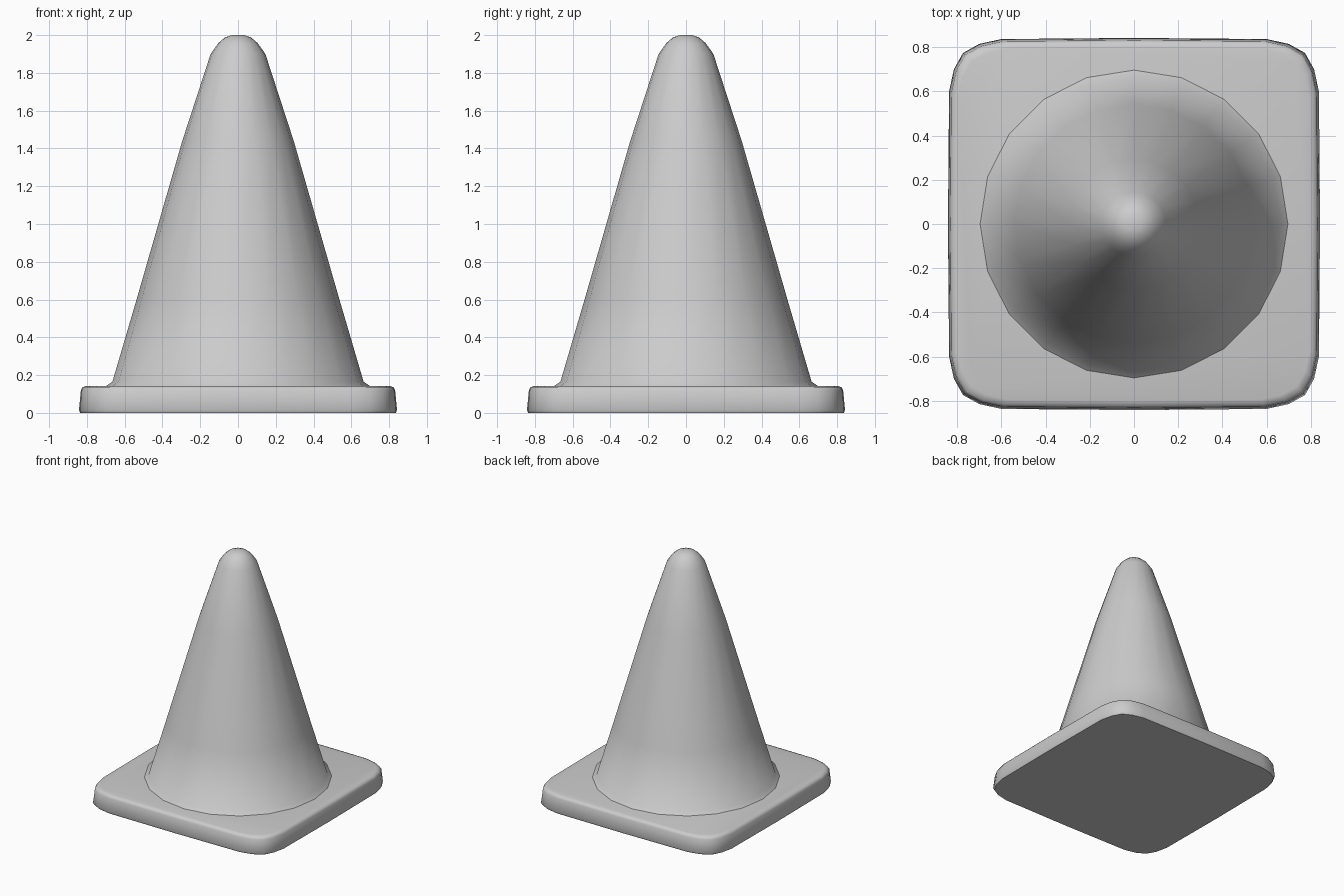
import bpy, bmesh, math

if "Cube" in bpy.data.objects:
    bpy.data.objects.remove(bpy.data.objects["Cube"])


def loft(name, rings, angle):
    """Skin a stack of closed loops, cap both ends, shade smooth by angle."""
    bm = bmesh.new()
    loops = [[bm.verts.new(p) for p in ring] for ring in rings]
    n = len(loops[0])
    for a, b in zip(loops, loops[1:]):
        for i in range(n):
            j = (i + 1) % n
            bm.faces.new((a[i], a[j], b[j], b[i]))
    bm.faces.new(loops[0][::-1])
    bm.faces.new(loops[-1])
    mesh = bpy.data.meshes.new(name)
    bm.to_mesh(mesh)
    bm.free()
    ob = bpy.data.objects.new(name, mesh)
    bpy.context.collection.objects.link(ob)
    bpy.ops.object.select_all(action='DESELECT')
    ob.select_set(True)
    bpy.context.view_layer.objects.active = ob
    bpy.ops.object.shade_smooth_by_angle(angle=math.radians(angle))
    return ob


# Base plate: rounded square, slightly bowed sides, softened top rim
quarter = [(0.842, 0), (0.837, 0.6), (0.815, 0.70), (0.774, 0.774),
           (0.70, 0.815), (0.6, 0.837)]
outline = []
for k in range(4):
    c, s = [(1, 0), (0, 1), (-1, 0), (0, -1)][k]
    outline += [(x * c - y * s, x * s + y * c) for x, y in quarter]
levels = [(0.992, 0.0), (1.0, 0.015), (0.988, 0.12), (0.978, 0.136), (0.95, 0.143)]
loft("base_plate", [[(x * f, y * f, z) for x, y in outline] for f, z in levels], 50)

# Cone body: 20 sides, flared foot and rounded tip
profile = [(0.70, 0.138), (0.695, 0.145), (0.665, 0.165), (0.54, 0.59), (0.295, 1.44),
           (0.145, 1.90), (0.105, 1.957), (0.07, 1.987), (0.032, 2.0)]
SIDES = 20
turns = [2 * math.pi * i / SIDES for i in range(SIDES)]
loft("cone_body", [[(r * math.cos(t), r * math.sin(t), z) for t in turns]
                   for r, z in profile], 50)
